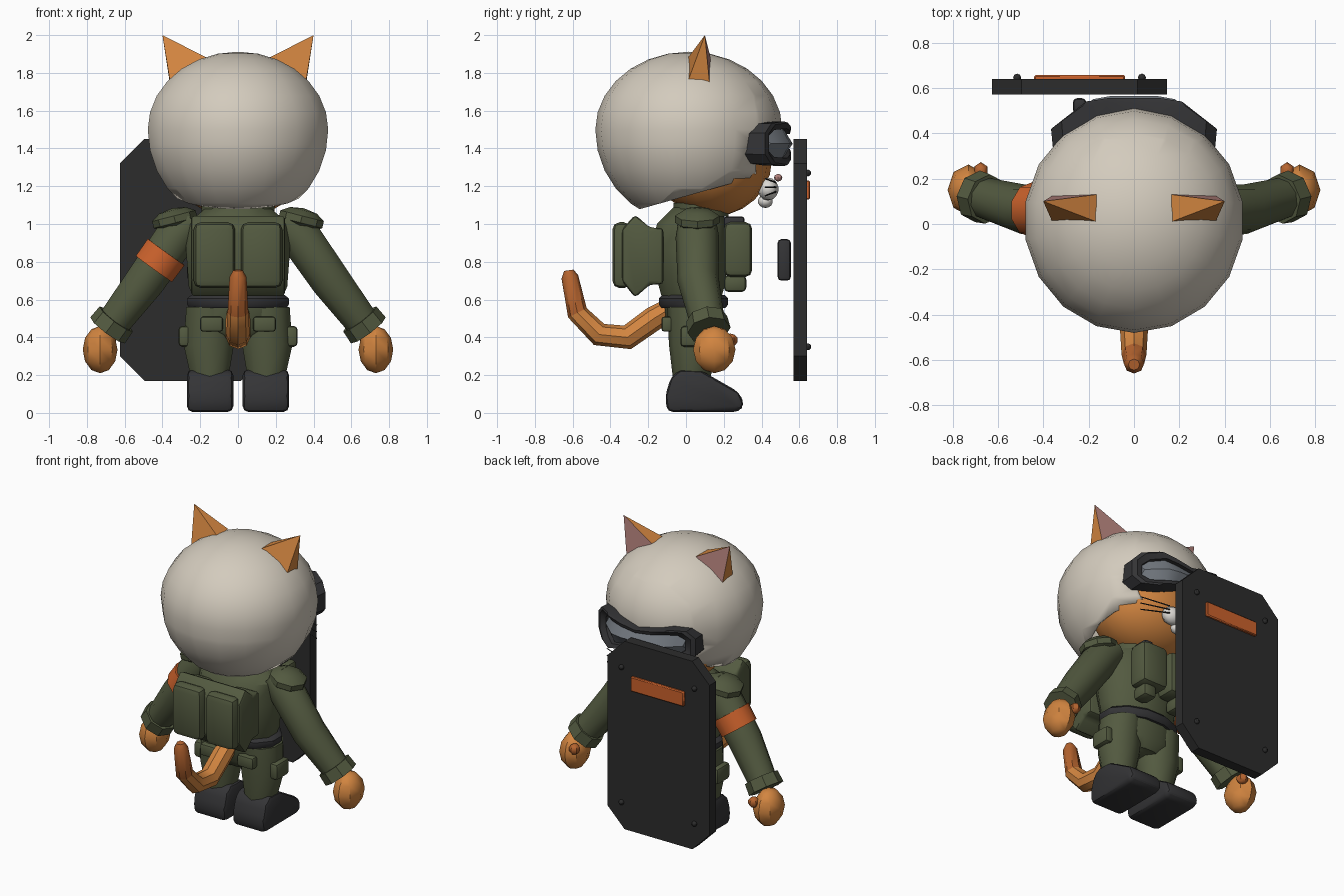
import bpy, bmesh, math
from mathutils import Vector, Matrix

if "Cube" in bpy.data.objects:
    bpy.data.objects.remove(bpy.data.objects["Cube"])


def material(name, hexa):
    def lin(c):
        return c / 12.92 if c <= 0.04045 else ((c + 0.055) / 1.055) ** 2.4
    m = bpy.data.materials.new(name)
    m.diffuse_color = [lin(int(hexa[i:i + 2], 16) / 255) for i in (0, 2, 4)] + [1]
    m.use_nodes = True
    m.node_tree.nodes["Principled BSDF"].inputs["Base Color"].default_value = m.diffuse_color
    return m


CREAM = material("cream", "D3CBBD")
FUR = material("orange fur", "D28540")
RUST = material("rust fur", "B5642F")
OLIVE = material("olive cloth", "535A40")
DARK = material("dark rubber", "343436")
SHIELD = material("shield black", "2C2C2C")
BAND = material("signal orange", "CC622C")
PINK = material("pink", "B98680")
LENS = material("lens grey", "737980")
WHITE = material("white fur", "DCD9D4")


def finish(bm, name, mats, angle=40):
    """Turn a bmesh into an object, smooth-shaded below the given angle."""
    bmesh.ops.recalc_face_normals(bm, faces=bm.faces[:])
    me = bpy.data.meshes.new(name)
    bm.to_mesh(me)
    bm.free()
    ob = bpy.data.objects.new(name, me)
    bpy.context.collection.objects.link(ob)
    for m in mats if isinstance(mats, list) else [mats]:
        me.materials.append(m)
    if angle:
        bpy.ops.object.select_all(action='DESELECT')
        ob.select_set(True)
        bpy.context.view_layer.objects.active = ob
        bpy.ops.object.shade_smooth_by_angle(angle=math.radians(angle))
    return ob


def ball(name, c, r, mat, seg=10, rings=7, rot=0.0, angle=40):
    bm = bmesh.new()
    bmesh.ops.create_uvsphere(bm, u_segments=seg, v_segments=rings, radius=1)
    bm.transform(Matrix.Translation(c) @ Matrix.Rotation(rot, 4, 'Y') @ Matrix.Diagonal((*r, 1)))
    return finish(bm, name, mat, angle)


def box(name, x, y, z, mat, bevel=0.02, seg=2):
    bm = bmesh.new()
    bmesh.ops.create_cube(bm, size=1)
    for v in bm.verts:
        v.co = [a[0] + (a[1] - a[0]) * (k + 0.5) for a, k in zip((x, y, z), v.co)]
    if bevel:
        bmesh.ops.bevel(bm, geom=bm.edges[:], offset=bevel, segments=seg, profile=0.5, affect='EDGES')
    return finish(bm, name, mat)


def prism(name, pts, axis, lo, hi, mat, bevel=0.0):
    """Extrude a 2D outline along the x or y axis."""
    bm = bmesh.new()
    put = (lambda p, d: (d, p[0], p[1])) if axis == 'x' else (lambda p, d: (p[0], d, p[1]))
    f = bm.faces.new([bm.verts.new(put(p, lo)) for p in pts])
    ext = bmesh.ops.extrude_face_region(bm, geom=[f])['geom']
    off = Vector(put((0, 0), hi - lo))
    bmesh.ops.translate(bm, vec=off, verts=[v for v in ext if isinstance(v, bmesh.types.BMVert)])
    if bevel:
        bmesh.ops.bevel(bm, geom=bm.edges[:], offset=bevel, segments=2, profile=0.5, affect='EDGES')
    return finish(bm, name, mat)


def bridge(bm, a, b):
    n = len(a)
    return [bm.faces.new((a[i], a[(i + 1) % n], b[(i + 1) % n], b[i])) for i in range(n)]


def tube(name, pts, radii, mats, seg=8, tip_from=None, angle=40):
    """Round tube through points; segments from tip_from use the second colour."""
    bm, rings = bmesh.new(), []
    pts = [Vector(p) for p in pts]
    for i, (p, r) in enumerate(zip(pts, radii)):
        d = (pts[min(i + 1, len(pts) - 1)] - pts[max(i - 1, 0)]).normalized()
        side = Vector((0, 1, 0)) if abs(d.y) < 0.6 and abs(d.x) > 0.2 else Vector((1, 0, 0))
        u = (side - d * side.dot(d)).normalized()
        w = d.cross(u)
        rings.append([bm.verts.new(p + r * (u * math.cos(t) + w * math.sin(t)))
                      for t in [2 * math.pi * k / seg for k in range(seg)]])
    for i in range(len(rings) - 1):
        for f in bridge(bm, rings[i], rings[i + 1]):
            f.material_index = int(tip_from is not None and i >= tip_from)
    bm.faces.new(rings[0])
    bm.faces.new(rings[-1]).material_index = int(tip_from is not None)
    return finish(bm, name, mats, angle)


def loft(name, rows, mat, seg=12):
    """Stacked ellipses, each (x, y, z, rx, ry)."""
    bm = bmesh.new()
    rings = [[bm.verts.new((x + rx * math.cos(t), y + ry * math.sin(t), z))
              for t in [2 * math.pi * (k + 0.5) / seg for k in range(seg)]] for x, y, z, rx, ry in rows]
    for a, b in zip(rings, rings[1:]):
        bridge(bm, a, b)
    bm.faces.new(rings[0])
    bm.faces.new(rings[-1])
    return finish(bm, name, mat)


# Helmet: round shell with a tilted rim and an open face
bm = bmesh.new()
bmesh.ops.create_uvsphere(bm, u_segments=18, v_segments=14, radius=1)
for v in bm.verts:
    v.co = (v.co.x * 0.485, 0.015 + v.co.y * 0.495, 1.5 + v.co.z * (0.412 if v.co.z > 0 else 0.5))
cuts = [((0, -0.24, 1.08), (0, -0.28, 1)), ((0, 0.37, 0), (0, 1, 0)), ((0, 0, 1.42), (0, 0, 1))]
for k, (co, no) in enumerate(cuts):
    bmesh.ops.bisect_plane(bm, geom=bm.verts[:] + bm.edges[:] + bm.faces[:], plane_co=co,
                           plane_no=no, clear_inner=(k == 0))
hole = [f for f in bm.faces if f.calc_center_median().y > 0.37 and f.calc_center_median().z < 1.42]
bmesh.ops.delete(bm, geom=hole, context='FACES')
helmet = finish(bm, "helmet", CREAM, 50)
helmet.modifiers.new("thickness", 'SOLIDIFY').thickness = 0.025

# Head and face
ball("head", (0, 0.14, 1.34), (0.385, 0.315, 0.30), FUR, 16, 12)
ball("nose", (0, 0.488, 1.245), (0.03, 0.022, 0.02), PINK, 8, 6)
ball("chin", (0, 0.42, 1.12), (0.05, 0.04, 0.035), WHITE)
for s in (-1, 1):
    ball("muzzle", (s * 0.055, 0.435, 1.185), (0.075, 0.055, 0.06), WHITE)
    for k in range(3):
        z = 1.17 + 0.025 * k
        tube("whisker", [(s * 0.11, 0.475, z), (s * 0.30, 0.42, z + 0.02 * (k - 1))],
             [0.005, 0.004], SHIELD, 4)

# Ears: four-sided spikes with a pink front
for s in (-1, 1):
    bm = bmesh.new()
    base = [bm.verts.new((s * x, y, z)) for x, y, z in
            ((0.36, 0.01, 1.755), (0.36, 0.125, 1.74), (0.165, 0.13, 1.88), (0.165, 0.01, 1.88))]
    tip = bm.verts.new((s * 0.40, 0.10, 2.0))
    for i in range(4):
        bm.faces.new((base[i], base[(i + 1) % 4], tip)).material_index = int(i == 1)
    bm.faces.new(base)
    finish(bm, "ear", [FUR, PINK], 0)

# Goggles: bent frame around a lens
half = [(0, 1.50), (0.12, 1.52), (0.22, 1.54), (0.31, 1.53), (0.355, 1.48),
        (0.355, 1.37), (0.31, 1.32), (0.22, 1.31), (0.12, 1.335), (0, 1.38)]
outline = half + [(-x, z) for x, z in half[-2:0:-1]]


def bend(x):
    return 0.555 - max(0, abs(x) - 0.20) * 0.75


bm = bmesh.new()
loops = []
for scale, dy in ((1.0, -0.13), (1.03, -0.02), (0.96, 0.0), (0.84, -0.005), (0.82, -0.03)):
    tall = scale if scale > 0.9 else scale - 0.16
    loops.append([bm.verts.new((x * scale, bend(x) + dy, 1.43 + (z - 1.43) * tall))
                  for x, z in outline])
for a, b in zip(loops, loops[1:]):
    bridge(bm, a, b)
mid = [bm.verts.new((x * 0.82, bend(x) + 0.01, 1.425)) for x, z in half[:5]]
left = [mid[0]] + [bm.verts.new((-v.co.x, v.co.y, v.co.z)) for v in mid[1:]]
L, n = loops[-1], len(outline)
for i in range(4):
    for row, sgn in ((mid, 1), (left, -1)):
        for a, b in ((i, i + 1), (9 - i, 8 - i)):
            f = bm.faces.new((L[(sgn * a) % n], L[(sgn * b) % n], row[i + 1], row[i]))
            f.material_index = 1
for row, sgn in ((mid, 1), (left, -1)):
    bm.faces.new((L[sgn * 4 % n], L[sgn * 5 % n], row[4])).material_index = 1
finish(bm, "goggles", [DARK, LENS])

# Jacket, collar, belt and hips
loft("jacket", [(0, 0.03, 0.60, 0.24, 0.16), (0, 0.03, 0.67, 0.27, 0.18), (0, 0.02, 0.86, 0.285, 0.215),
                (0, 0.03, 1.0, 0.28, 0.19), (0, 0.06, 1.09, 0.17, 0.13)], OLIVE)
loft("collar", [(0, 0.08, 1.04, 0.2, 0.15), (0, 0.08, 1.11, 0.2, 0.15)], OLIVE)
loft("belt", [(0, 0.04, 0.555, 0.265, 0.175), (0, 0.04, 0.575, 0.28, 0.19),
              (0, 0.04, 0.605, 0.28, 0.19), (0, 0.04, 0.625, 0.255, 0.17)], DARK)
loft("hips", [(0, 0.05, 0.38, 0.14, 0.10), (0, 0.04, 0.44, 0.27, 0.145), (0, 0.04, 0.57, 0.265, 0.16)], OLIVE)

boot = [(-0.10, 0.005), (0.28, 0.005), (0.31, 0.045), (0.28, 0.11), (0.14, 0.19),
        (0.08, 0.225), (-0.03, 0.23), (-0.08, 0.19), (-0.11, 0.09)]
for s in (-1, 1):
    # Legs, pockets and boots
    loft("trouser_leg", [(s * 0.15, 0.03, 0.19, 0.105, 0.10), (s * 0.155, 0.04, 0.36, 0.14, 0.13),
                         (s * 0.15, 0.045, 0.56, 0.13, 0.145)], OLIVE, 10)
    box("thigh_pocket", sorted((s * 0.25, s * 0.315)), (-0.03, 0.11), (0.35, 0.46), OLIVE)
    box("seat_pocket", sorted((s * 0.08, s * 0.20)), (-0.13, -0.07), (0.43, 0.51), OLIVE, 0.015)
    prism("boot", boot, 'x', *sorted((s * 0.025, s * 0.27)), DARK, 0.03)
    # Sleeves, shoulder pads and cuffs
    tube("sleeve", [(s * 0.24, 0.06, 1.02), (s * 0.33, 0.06, 0.93), (s * 0.49, 0.065, 0.70),
                    (s * 0.68, 0.12, 0.45)], [0.10, 0.115, 0.11, 0.09], OLIVE, 10)
    tube("cuff", [(s * 0.645, 0.11, 0.497), (s * 0.69, 0.122, 0.437)], [0.11, 0.115], OLIVE, 8)
    ball("shoulder_pad", (s * 0.335, 0.06, 1.025), (0.125, 0.125, 0.06), OLIVE, 8, 5, s * 0.25)
    # Paws with thumbs
    ball("paw", (s * 0.73, 0.15, 0.335), (0.092, 0.112, 0.125), FUR, 8, 6)
    ball("thumb", (s * 0.675, 0.235, 0.385), (0.035, 0.04, 0.035), RUST, 6, 5)
    # Backpack pockets
    box("pack_pocket", sorted((s * 0.015, s * 0.235)), (-0.39, -0.29), (0.66, 1.01), OLIVE, 0.04)
    box("chest_pouch", sorted((s * 0.01, s * 0.21)), (0.20, 0.35), (0.72, 1.01), OLIVE, 0.035)
    box("belt_pouch", sorted((s * 0.08, s * 0.18)), (0.2, 0.32), (0.64, 0.73), OLIVE, 0.025)

tube("armband", [(-0.38, 0.06, 0.852), (-0.445, 0.062, 0.762)], [0.126, 0.124], BAND, 10)

# Backpack and shoulder radio
prism("backpack", [(-0.34, 0.70), (-0.27, 0.61), (-0.19, 0.68), (-0.12, 0.68),
                   (-0.12, 0.98), (-0.19, 0.98), (-0.27, 1.05), (-0.34, 0.97)], 'x', -0.25, 0.25, OLIVE, 0.02)
box("radio", (0.10, 0.17), (0.20, 0.31), (0.96, 1.04), DARK, 0.015)

# Tail with a darker tip
tube("tail", [(0, -0.08, 0.555), (0, -0.17, 0.50), (0, -0.31, 0.40), (0, -0.46, 0.415), (0, -0.575, 0.53),
              (0, -0.615, 0.72), (0, -0.62, 0.755)], [0.055, 0.065, 0.065, 0.062, 0.055, 0.045, 0.025],
     [FUR, RUST], 8, tip_from=4)

# Riot shield with chamfered corners, plate, bolts and handle
x0, x1, z0, z1, c = -0.625, 0.145, 0.17, 1.45, 0.13
prism("shield", [(x0 + c, z0), (x1 - c, z0), (x1, z0 + c), (x1, z1 - c), (x1 - c, z1),
                 (x0 + c, z1), (x0, z1 - c), (x0, z0 + c)], 'y', 0.57, 0.64, SHIELD)
box("shield_plate", (-0.44, -0.04), (0.63, 0.657), (1.13, 1.23), BAND, 0.006, 1)
for x in (-0.515, 0.035):
    for z in (0.35, 1.27):
        ball("bolt", (x, 0.645, z), (0.018, 0.018, 0.018), SHIELD, 8, 6)
box("shield_handle", (-0.27, -0.21), (0.485, 0.555), (0.70, 0.92), DARK, 0.02)
